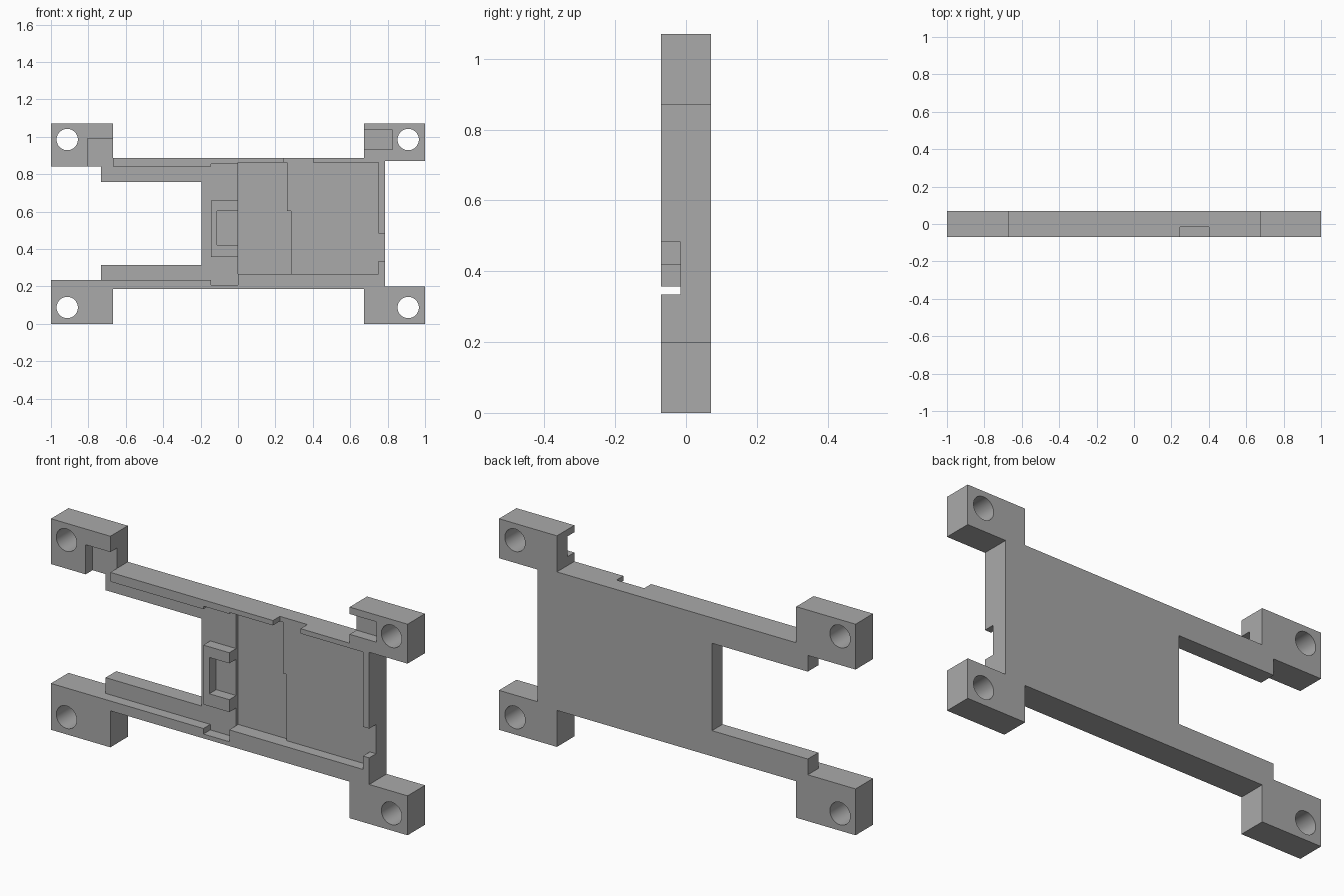
import bpy, bmesh, math

FRONT, BACK, FLOOR, DEEP = -0.07, 0.07, -0.015, 0.002

cube = bpy.data.objects.get("Cube")
if cube:
    bpy.data.objects.remove(cube, do_unlink=True)

grey = bpy.data.materials.new("plain grey")
grey.use_nodes = True
grey.diffuse_color = (0.4, 0.4, 0.4, 1)
grey.node_tree.nodes["Principled BSDF"].inputs["Base Color"].default_value = (0.4, 0.4, 0.4, 1)


def prism(name, points, y0, y1):
    """Extrude an (x, z) outline from y0 to y1."""
    bm = bmesh.new()
    face = bm.faces.new([bm.verts.new((x, y0, z)) for x, z in points])
    new = bmesh.ops.extrude_face_region(bm, geom=[face])["geom"]
    moved = [v for v in new if isinstance(v, bmesh.types.BMVert)]
    bmesh.ops.translate(bm, verts=moved, vec=(0, y1 - y0, 0))
    bmesh.ops.recalc_face_normals(bm, faces=bm.faces)
    mesh = bpy.data.meshes.new(name)
    bm.to_mesh(mesh)
    bm.free()
    mesh.materials.append(grey)
    obj = bpy.data.objects.new(name, mesh)
    bpy.context.scene.collection.objects.link(obj)
    return obj


def box(x0, x1, z0, z1):
    return [(x0, z0), (x1, z0), (x1, z1), (x0, z1)]


def circle(x, z, r, n=48):
    return [(x + r * math.cos(math.tau * i / n), z + r * math.sin(math.tau * i / n))
            for i in range(n)]


# Frame: forked plate with four corner mounting blocks
frame = prism("mounting_frame", [
    (-1, 0), (-0.667, 0), (-0.667, 0.185), (0.675, 0.185), (0.675, 0), (1, 0),
    (1, 0.2), (0.785, 0.2), (0.785, 0.87), (1, 0.87), (1, 1.07), (0.675, 1.07),
    (0.675, 0.887), (-0.667, 0.887), (-0.667, 1.07), (-1, 1.07), (-1, 0.84),
    (-0.732, 0.84), (-0.732, 0.758), (-0.195, 0.758), (-0.195, 0.315),
    (-0.732, 0.315), (-0.732, 0.235), (-1, 0.235)], FRONT, BACK)

# Front recess between the rails, with its side and top openings
cutters = [prism("recess_cutter", [
    (-0.805, 0.235), (-0.145, 0.235), (-0.145, 0.207), (0, 0.207), (0, 0.267),
    (0.75, 0.267), (0.75, 0.335), (0.85, 0.335), (0.85, 0.483), (0.75, 0.483),
    (0.75, 0.862), (0.4, 0.862), (0.4, 0.95), (0.245, 0.95), (0.245, 0.862),
    (0, 0.862), (0, 0.855), (-0.145, 0.855), (-0.145, 0.84), (-0.667, 0.84),
    (-0.667, 0.99), (-0.805, 0.99)], FRONT - 0.1, FLOOR)]

# Deeper pocket in the middle of the recess
cutters.append(prism("pocket_cutter", [
    (0, 0.267), (0.283, 0.267), (0.283, 0.603), (0.263, 0.603), (0.263, 0.862),
    (0, 0.862)], FRONT - 0.1, DEEP))

# Notch in the upper block on the left side
cutters.append(prism("notch_cutter", box(0.6, 0.825, 0.932, 1.035), FRONT - 0.1, FLOOR))

# Screw holes
for x in (-0.913, 0.91):
    for z in (0.087, 0.985):
        cutters.append(prism("hole_cutter", circle(x, z, 0.057), FRONT - 0.1, BACK + 0.1))

for cutter in cutters:
    mod = frame.modifiers.new("cut", 'BOOLEAN')
    mod.operation = 'DIFFERENCE'
    mod.solver = 'EXACT'
    mod.object = cutter

# Bake the cuts and discard the cutters
graph = bpy.context.evaluated_depsgraph_get()
baked = bpy.data.meshes.new_from_object(frame.evaluated_get(graph))
frame.modifiers.clear()
frame.data = baked
for cutter in cutters:
    bpy.data.objects.remove(cutter, do_unlink=True)

bpy.context.view_layer.objects.active = frame
frame.select_set(True)
bpy.ops.object.shade_smooth_by_angle(angle=math.radians(30))

# C-shaped clip standing on the recess floor
prism("clip", [(0, 0.357), (0, 0.42), (-0.112, 0.42), (-0.112, 0.604), (0, 0.604),
               (0, 0.658), (-0.145, 0.658), (-0.145, 0.357)], FRONT, FLOOR)
